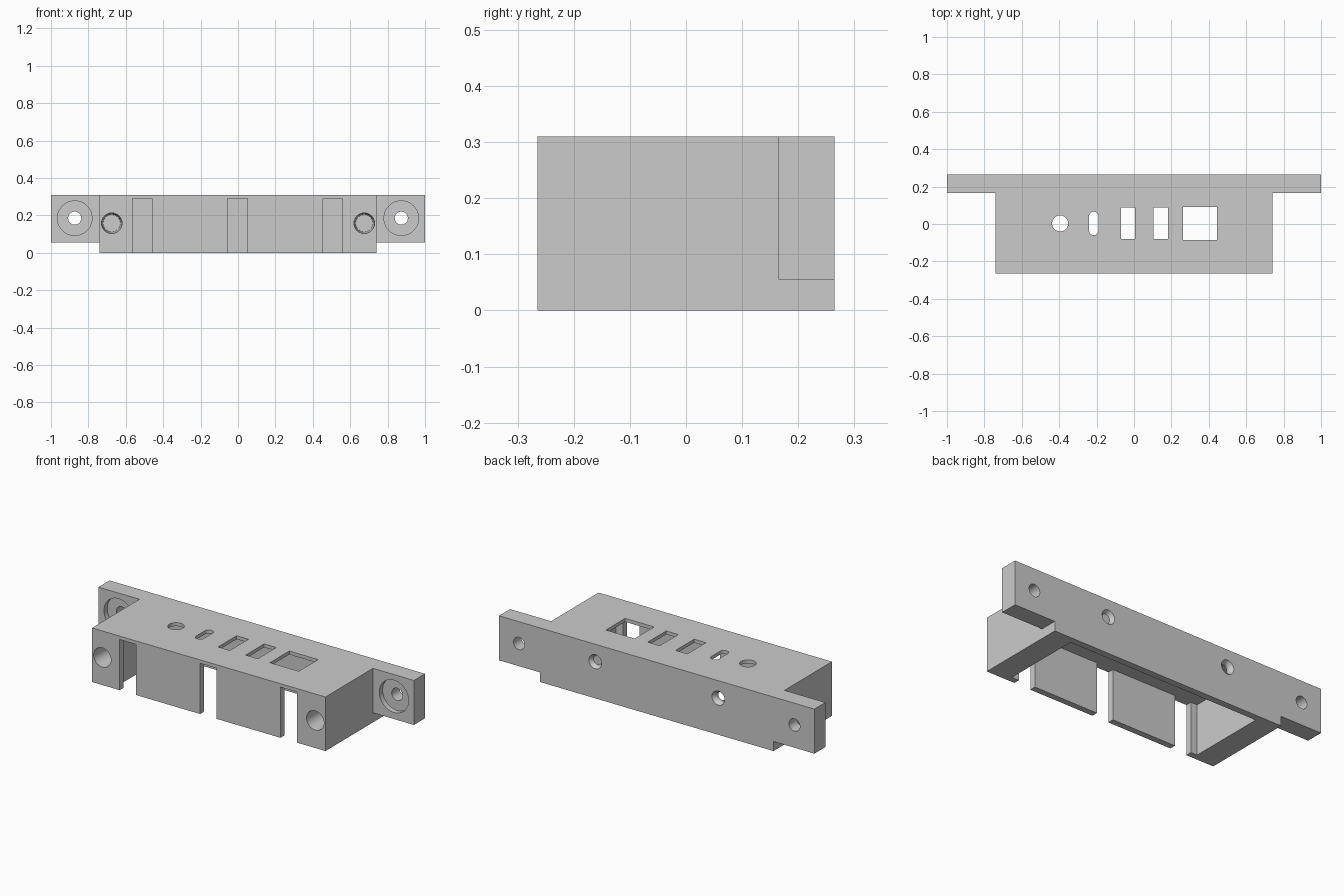
import bpy, bmesh, math
from mathutils import Matrix

if "Cube" in bpy.data.objects:
    bpy.data.objects.remove(bpy.data.objects["Cube"])

H = 0.31          # total height
Y = 0.265         # half depth
CEIL = 0.29       # underside of the top plate


def finish(name, bm):
    bmesh.ops.recalc_face_normals(bm, faces=bm.faces)
    me = bpy.data.meshes.new(name)
    bm.to_mesh(me)
    bm.free()
    ob = bpy.data.objects.new(name, me)
    bpy.context.collection.objects.link(ob)
    return ob


def prism(name, outline, z0, z1):
    bm = bmesh.new()
    face = bm.faces.new([bm.verts.new((x, y, z0)) for x, y in outline])
    top = bmesh.ops.extrude_face_region(bm, geom=[face])["geom"]
    bmesh.ops.translate(bm, vec=(0, 0, z1 - z0),
                        verts=[v for v in top if isinstance(v, bmesh.types.BMVert)])
    return finish(name, bm)


def box(name, x0, x1, y0, y1, z0, z1):
    return prism(name, [(x0, y0), (x1, y0), (x1, y1), (x0, y1)], z0, z1)


def bore(name, x, z, y0, y1, r0, r1):
    """Round cutter along y, radius r0 at y0 and r1 at y1."""
    bm = bmesh.new()
    m = Matrix.Translation((x, (y0 + y1) / 2, z)) @ Matrix.Rotation(-math.pi / 2, 4, 'X')
    bmesh.ops.create_cone(bm, cap_ends=True, segments=48, radius1=r0, radius2=r1,
                          depth=y1 - y0, matrix=m)
    return finish(name, bm)


def capsule(cx, cy, r, half, n=24):
    pts = []
    for end in (0, 1):
        for i in range(n + 1):
            a = math.pi * (end + i / n)
            pts.append((cx + r * math.cos(a), cy + r * math.sin(a) + (half if end == 0 else -half)))
    return pts


# housing: T-shaped plan with a mounting ear at each end
right = [(0.74, -Y), (0.74, 0.165), (1.0, 0.165), (1.0, Y)]
left = [(-x, y) for x, y in reversed(right)]
housing = prism("housing", right + left, 0, H)

cutters = []
# hollow underside
cutters.append(box("cavity", -0.605, 0.605, -Y + 0.035, Y - 0.038, -0.1, CEIL))
# front wall slots
for x0, x1 in ((-0.565, -0.46), (-0.055, 0.05), (0.455, 0.56)):
    cutters.append(box("front_slot", x0, x1, -0.4, -0.2, -0.1, CEIL))

for s in (-1, 1):
    # space under each ear
    a, b = sorted((s * 0.74, s * 1.1))
    cutters.append(box("ear_relief", a, b, 0.1, 0.4, -0.1, 0.055))
    # ear hole and counterbore
    cutters.append(bore("ear_hole", s * 0.873, 0.185, 0.1, 0.4, 0.035, 0.035))
    cutters.append(bore("ear_counterbore", s * 0.873, 0.185, 0.1, 0.195, 0.0925, 0.0925))
    # tapered screw bore in each front corner
    cutters.append(bore("screw_bore", s * 0.675, 0.158, -Y - 0.001, -0.015, 0.055, 0.046))
    # countersunk hole in the back wall
    cutters.append(bore("back_hole", s * 0.39, 0.21, 0.15, 0.4, 0.026, 0.026))
    cutters.append(bore("back_countersink", s * 0.39, 0.21, Y - 0.022, Y + 0.001, 0.026, 0.041))

# openings in the top plate
circle = [(-0.395 + 0.043 * math.cos(i * math.tau / 48), 0.003 + 0.043 * math.sin(i * math.tau / 48))
          for i in range(48)]
cutters.append(prism("round_opening", circle, 0.25, 0.4))
cutters.append(prism("oblong_opening", capsule(-0.215, 0.003, 0.025, 0.038), 0.25, 0.4))
for x0, x1, y0, y1 in ((-0.07, 0.005, -0.081, 0.087), (0.105, 0.182, -0.081, 0.087),
                       (0.262, 0.445, -0.085, 0.09)):
    cutters.append(box("square_opening", x0, x1, y0, y1, 0.25, 0.4))

# carve every cutter out of the housing, then remove it
bpy.context.view_layer.objects.active = housing
for c in cutters:
    c.hide_render = True
    mod = housing.modifiers.new("cut", 'BOOLEAN')
    mod.operation = 'DIFFERENCE'
    mod.solver = 'EXACT'
    mod.object = c
    bpy.ops.object.modifier_apply(modifier=mod.name)
    bpy.data.objects.remove(c)

housing.select_set(True)
bpy.ops.object.shade_smooth_by_angle(angle=math.radians(25))
